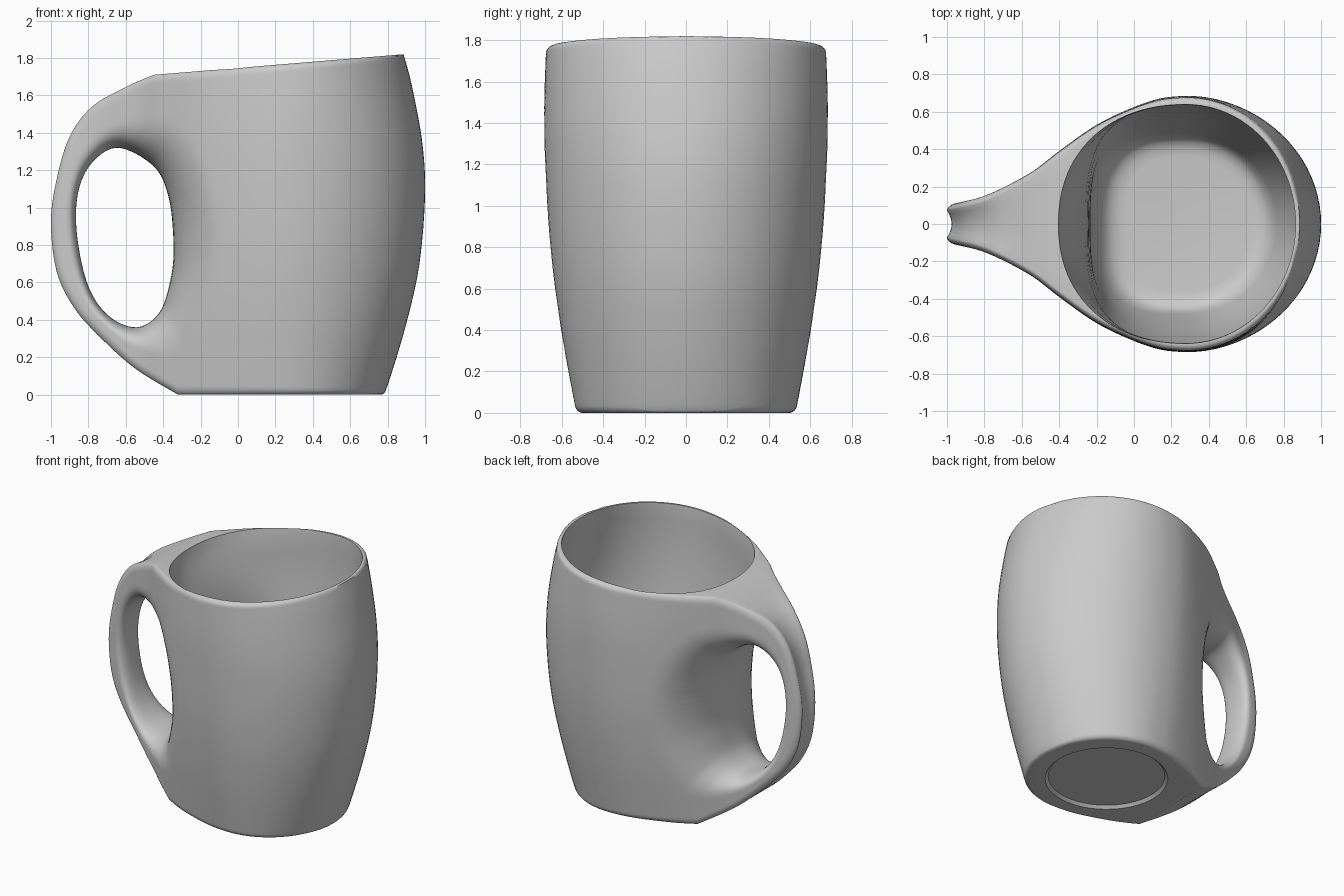
import bpy, bmesh, math
from mathutils import Vector

old = bpy.data.objects.get("Cube")
if old:
    bpy.data.objects.remove(old, do_unlink=True)

# One glaze colour
glaze = bpy.data.materials.new("grey_glaze")
glaze.use_nodes = True
COLOUR = (0.6, 0.6, 0.6, 1)
glaze.diffuse_color = COLOUR
glaze.node_tree.nodes["Principled BSDF"].inputs["Base Color"].default_value = COLOUR


def smooth(points, steps, closed=False):
    """Resample points along a Catmull-Rom curve."""
    p = [Vector(q) for q in points]
    n = len(p)
    get = (lambda i: p[i % n]) if closed else (lambda i: p[max(0, min(n - 1, i))])
    out = []
    for i in range(n if closed else n - 1):
        a, b, c, d = get(i - 1), get(i), get(i + 1), get(i + 2)
        for k in range(steps):
            t = k / steps
            out.append(0.5 * (2 * b + (c - a) * t + (2 * a - 5 * b + 4 * c - d) * t ** 2
                              + (3 * b - a - 3 * c + d) * t ** 3))
    if not closed:
        out.append(p[-1])
    return out


def lookup(table, x):
    """Linear interpolation in a sorted list of pairs."""
    if x <= table[0][0]:
        return table[0][1]
    for a, b in zip(table, table[1:]):
        if x <= b[0]:
            return a[1] + (b[1] - a[1]) * (x - a[0]) / max(b[0] - a[0], 1e-9)
    return table[-1][1]


# Side outline: front wall, sloping rim, handle back, flat foot
wall = smooth([(.77, 0), (.80, .05), (.9, .38), (.97, .7), (1, 1.07),
               (.985, 1.35), (.93, 1.65), (.885, 1.82)], 6)
back = smooth([(-.45, 1.71), (-.6, 1.645), (-.78, 1.54), (-.9, 1.38), (-.97, 1.15), (-1, .92),
               (-.97, .66), (-.88, .47), (-.75, .32), (-.55, .14), (-.32, 0)], 6)
rim = [wall[-1].lerp(back[0], i / 30) for i in range(1, 30)]
foot = [back[-1].lerp(wall[0], i / 30) for i in range(1, 30)]
outline = wall + rim + back + foot

# Finger hole, stored as radius by angle
CENTRE = Vector((-.6, .85))
hole = smooth([(-.345, .8), (-.37, 1.05), (-.45, 1.22), (-.64, 1.32), (-.78, 1.24), (-.855, 1.08),
               (-.86, .85), (-.8, .58), (-.69, .42), (-.54, .36), (-.42, .44), (-.36, .62)], 8, True)
polar = [(math.atan2(q.y - CENTRE.y, q.x - CENTRE.x), (q - CENTRE).length) for q in hole]
polar = sorted((a + w, r) for a, r in polar for w in (-math.tau, 0, math.tau))

# Half depth by height, front reach by height, and taper toward the handle
depth = smooth([(0, .53), (.4, .603), (.8, .655), (1.2, .68), (1.5, .685), (1.85, .672)], 6)
reach = [(q.y, q.x) for q in wall]
taper = smooth([(-1, .105), (-.8, .15), (-.56, .27), (-.4, .39), (-.2, .53), (0, .625),
                (.15, .673), (.28, .685)], 6)
MID = .28


def half_width(x, z):
    w = lookup(depth, z)
    if x > MID:
        return w * math.sqrt(max(0, 1 - ((x - MID) / (lookup(reach, z) - MID)) ** 2))
    return w * lookup(taper, x) / .685


def finish(name, bm):
    bmesh.ops.remove_doubles(bm, verts=bm.verts, dist=1e-4)
    bmesh.ops.dissolve_degenerate(bm, edges=bm.edges, dist=1e-5)
    bmesh.ops.recalc_face_normals(bm, faces=bm.faces)
    mesh = bpy.data.meshes.new(name)
    bm.to_mesh(mesh)
    bm.free()
    mesh.materials.append(glaze)
    ob = bpy.data.objects.new(name, mesh)
    bpy.context.collection.objects.link(ob)
    return ob


# Mug body: strips running from the hole, over one side, across the edge, and back
ROWS, CAP = 40, 8
bm = bmesh.new()
strips = []
for edge in outline:
    ray = edge - CENTRE
    start = CENTRE + ray.normalized() * lookup(polar, math.atan2(ray.y, ray.x))
    length = (edge - start).length
    round_in = min(.28, .52 * length)
    trim = min(.03, .3 * half_width(*edge))
    side = []
    for i in range(ROWS + 1):
        s = (1 - math.cos(math.pi * i / ROWS)) / 2
        q = start.lerp(edge, s)
        inner = 1 - min(s * length / round_in, 1)
        outer = 1 - min((1 - s) * length / .05, 1)
        y = half_width(*q) * (1 - inner ** 2.6) ** (1 / 2.6)
        y -= trim * (1 - math.sqrt(1 - outer ** 2))
        side.append((q.x, y, q.y))
    # Shallow groove along the back of the handle
    g = max(0, min(1, (-.5 - edge.x) / .4))
    groove = .025 * g * g * (3 - 2 * g)
    cap = []
    for k in range(1, CAP):
        t = 1 - 2 * k / CAP
        q = edge - ray.normalized() * groove * (1 - t * t)
        cap.append((q.x, side[-1][1] * t, q.y))
    mirror = [(x, -y, z) for x, y, z in reversed(side)]
    strips.append([bm.verts.new(v) for v in side + cap + mirror])
for a, b in zip(strips, strips[1:] + strips[:1]):
    for i in range(len(a) - 1):
        bm.faces.new((a[i], a[i + 1], b[i + 1], b[i]))
mug = finish("mug_body", bm)

# Cavity cutter: rings that follow the wall, flattened beside the hole
left = smooth([(.08, -.13), (.3, -.22), (.8, -.235), (1.2, -.255), (1.45, -.31), (1.72, -.395), (2, -.43)], 6)
SIDES = 96
bm = bmesh.new()
rings = []
levels = [(.08, .09), (.085, .05), (.10, .02), (.13, 0)] + [(.13 + .085 * i, 0) for i in range(1, 23)]
for z, shrink in levels:
    thick = .095 - .055 * min(z / 1.75, 1) + shrink
    flare = max(0, z - 1.75) * .15
    power = 2.2 + .8 * max(0, min(1, (1.65 - z) / .5))
    b = lookup(depth, z) - thick + flare
    right = lookup(reach, z) - thick + flare - MID
    a_left = MID - lookup(left, z) - shrink
    ring = []
    for k in range(SIDES):
        t = math.tau * k / SIDES
        c, s = math.cos(t), math.sin(t)
        n = 2 if c > 0 else power
        x = MID + math.copysign(abs(c) ** (2 / n), c) * (right if c > 0 else a_left)
        y = math.copysign(abs(s) ** (2 / n), s) * b
        ring.append(bm.verts.new((x, y, z + .086 * (x - MID) * min(1, z / 1.75) ** 4)))
    rings.append(ring)
for a, b in zip(rings, rings[1:]):
    for k in range(SIDES):
        j = (k + 1) % SIDES
        bm.faces.new((a[k], a[j], b[j], b[k]))
bm.faces.new(rings[0])
bm.faces.new(rings[-1])
cavity = finish("cavity_cutter", bm)

# Foot recess cutter
bm = bmesh.new()
bmesh.ops.create_cone(bm, cap_ends=True, segments=SIDES, radius1=.45, radius2=.39, depth=.06)
bmesh.ops.translate(bm, verts=bm.verts, vec=(.24, 0, -.01))
recess = finish("foot_recess_cutter", bm)

# Cut, then shade smooth with sharp edges kept
bpy.ops.object.select_all(action="DESELECT")
bpy.context.view_layer.objects.active = mug
mug.select_set(True)
for cutter in (cavity, recess):
    cutter.hide_render = True
    mod = mug.modifiers.new(cutter.name, "BOOLEAN")
    mod.operation, mod.solver, mod.object = "DIFFERENCE", "EXACT", cutter
    bpy.ops.object.modifier_apply(modifier=mod.name)
    bpy.data.objects.remove(cutter, do_unlink=True)
bpy.ops.object.shade_smooth_by_angle(angle=math.radians(40))
